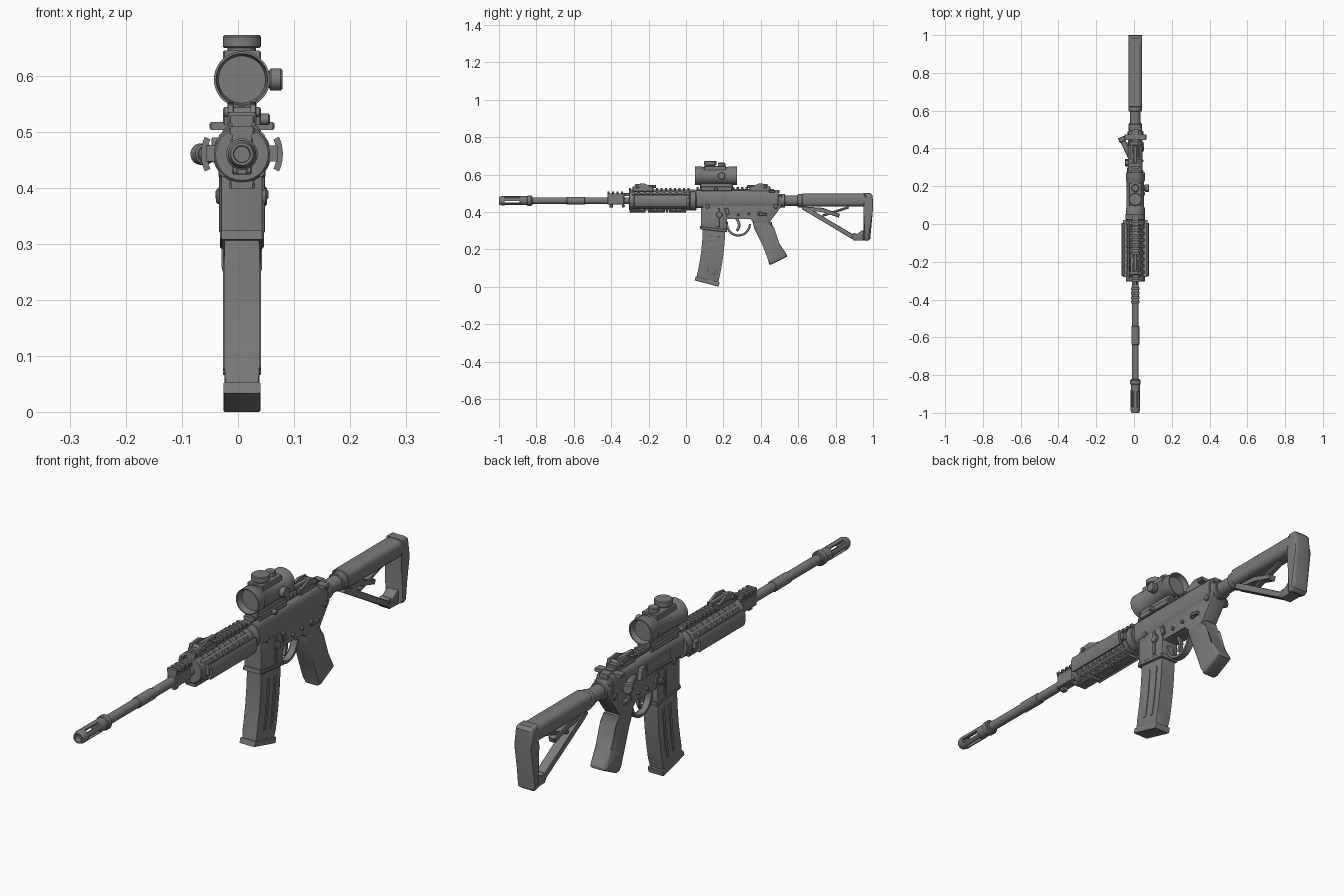
import bpy, bmesh
from math import sin, cos, tau, radians
from mathutils import Vector

if "Cube" in bpy.data.objects:
    bpy.data.objects.remove(bpy.data.objects["Cube"])

CENTRE = 0.007                 # middle plane of the rifle in x
BORE = 0.46                    # height of the barrel line
DECK = 0.51                    # height of the flat that carries the rails
SCOPE = 0.593                  # height of the optic line
SOFT, ROUND = 0.003, 0.012     # bevel widths
BACK, LEFT, RIGHT, UP = (0, 1, 0), (1, 0, 0), (-1, 0, 0), (0, 0, 1)
SIDES = (-1, 1)

gray = bpy.data.materials.new("gunmetal gray")
gray.use_nodes = True
gray.diffuse_color = (0.2, 0.2, 0.2, 1)
gray.node_tree.nodes["Principled BSDF"].inputs["Base Color"].default_value = gray.diffuse_color
parts = []


def loft(name, rings, bevel=0.0, segments=2):
    """Join rings of points into a closed solid and optionally bevel its end outlines."""
    bm = bmesh.new()
    rings = [[bm.verts.new(Vector(p) + Vector((CENTRE, 0, 0))) for p in ring] for ring in rings]
    caps = [bm.faces.new(rings[0]), bm.faces.new(rings[-1])]
    for a, b in zip(rings, rings[1:]):
        for i in range(len(a)):
            bm.faces.new((a[i - 1], a[i], b[i], b[i - 1]))
    if bevel:
        edges = list({e for cap in caps for e in cap.edges})
        bmesh.ops.bevel(bm, geom=edges, offset=bevel, segments=segments, profile=0.5, affect="EDGES")
    bmesh.ops.recalc_face_normals(bm, faces=bm.faces)
    mesh = bpy.data.meshes.new(name)
    bm.to_mesh(mesh)
    bm.free()
    mesh.materials.append(gray)
    part = bpy.data.objects.new(name, mesh)
    bpy.context.collection.objects.link(part)
    parts.append(part)
    return part


def plate(name, outline, half, bevel=0.0, x=0.0, segments=2):
    """Side outline of (y, z) points given a thickness in x."""
    return loft(name, [[(x + side * half, y, z) for y, z in outline] for side in SIDES], bevel, segments)


def box(name, half, y0, y1, z0, z1, bevel=0.0, x=0.0):
    return plate(name, [(y0, z0), (y1, z0), (y1, z1), (y0, z1)], half, bevel, x, 1)


def arc(y, z, radius, start, end, steps=8):
    angles = [radians(start + (end - start) * k / steps) for k in range(steps + 1)]
    return [(y + radius * cos(a), z + radius * sin(a)) for a in angles]


def sector(y, z, inner, outer, start, end):
    return arc(y, z, inner, start, end) + arc(y, z, outer, end, start)


def shell(name, inner, outer, middle, spread, y0, y1):
    """Curved slat that runs along the bore."""
    outline = sector(0, BORE, inner, outer, middle - spread, middle + spread)
    return loft(name, [[(x, y, z) for x, z in outline] for y in (y0, y1)])


def body(name, half, y0, y1, z0, z1, sides=16):
    """Long housing with a rounded-square cross-section."""
    def squarish(v):
        return abs(v) ** 0.6 * (1 if v > 0 else -1)
    angles = [tau * (k + 0.5) / sides for k in range(sides)]
    middle, tall = (z0 + z1) / 2, (z1 - z0) / 2
    return loft(name, [[(half * squarish(cos(a)), y, middle + tall * squarish(sin(a))) for a in angles]
                       for y in (y0, y1)], SOFT, 1)


def lathe(name, profile, origin=(0, 0, BORE), direction=BACK, sides=28):
    """Turn (distance, radius) pairs about a line."""
    turn = Vector(direction).to_track_quat("Z", "Y")
    angles = [tau * k / sides for k in range(sides)]
    return loft(name, [[Vector(origin) + turn @ Vector((r * cos(a), r * sin(a), d)) for a in angles]
                       for d, r in profile])


def drum(name, start, end, radius, origin=(0, 0, BORE), direction=BACK, sides=28):
    """Cylinder with softened rims."""
    rim = radius - SOFT
    return lathe(name, [(start, rim), (start + SOFT, radius), (end - SOFT, radius), (end, rim)],
                 origin, direction, sides)


def strip(name, path, thick, half, bevel=0.0):
    """Flat bar of even thickness along a (y, z) path."""
    points = [Vector(p) for p in path]
    upper, lower = [], []
    for i, p in enumerate(points):
        along = (points[min(i + 1, len(points) - 1)] - points[max(i - 1, 0)]).normalized()
        across = along.orthogonal() * thick / 2
        upper.append(p + across)
        lower.append(p - across)
    return plate(name, upper + lower[::-1], half, bevel, 0, 1)


def repeat(part, count, step):
    array = part.modifiers.new("repeat", "ARRAY")
    array.use_relative_offset = False
    array.use_constant_offset = True
    array.constant_offset_displace = (0, step, 0)
    array.count = count


def rail(name, y0, y1, z, up=1, pitch=0.024):
    """Accessory rail: a base strip with evenly spaced cross teeth."""
    box(name + "_base", 0.018, y0, y1, z, z + up * 0.012)
    tooth = box(name + "_tooth", 0.023, y0, y0 + pitch / 2, z + up * 0.008, z + up * 0.022, SOFT)
    repeat(tooth, int((y1 - y0) / pitch), pitch)


# Barrel, slotted muzzle device and gas block
drum("barrel", -0.84, 0.05, 0.018)
drum("barrel_shoulder", -0.64, -0.54, 0.021)
drum("muzzle_collar", -0.89, -0.82, 0.024)
drum("muzzle_nut", -0.85, -0.825, 0.028)
lathe("muzzle_ring", [(-0.97, 0.015), (-0.97, 0.025), (-0.985, 0.025), (-1, 0.02), (-1, 0.015), (-0.975, 0.014)])
for k in range(5):
    shell("muzzle_prong", 0.015, 0.025, 90 + k * 72, 20, -0.975, -0.88)
box("gas_block", 0.02, -0.42, -0.33, 0.44, 0.49, SOFT)
rail("gas_block_rail", -0.42, -0.32, 0.487)
box("bayonet_lug", 0.01, -0.41, -0.39, 0.425, 0.45, SOFT)
drum("sling_pin", -0.018, 0.018, 0.008, (0, -0.335, 0.432), LEFT, 12)
drum("gas_tube", -0.34, -0.28, 0.008, (0, 0, 0.492), BACK, 12)

# Handguard with end rings, ribs, rails and side covers
drum("handguard_core", -0.3, 0.03, 0.043)
drum("handguard_front_ring", -0.305, -0.275, 0.05)
drum("handguard_rear_ring", -0.005, 0.02, 0.05)
drum("barrel_nut", 0.02, 0.055, 0.052)
repeat(drum("handguard_rib", -0.262, -0.247, 0.05), 8, 0.034)
rail("handguard_top_rail", -0.305, 0.05, 0.507)
rail("handguard_bottom_rail", -0.3, 0.03, 0.42, -1)
repeat(box("bottom_cover", 0.022, -0.302, -0.217, 0.398, 0.409, SOFT), 3, 0.106)
for side in SIDES:
    box("side_rail", 0.012, -0.28, 0.02, 0.447, 0.475, 0, side * 0.052)
    shell("side_cover", 0.062, 0.073, 90 - side * 90, 25, -0.275, 0.005)
    for level in SIDES:
        shell("handguard_spine", 0.04, 0.053, side * level * 45 + 90 - side * 90, 6, -0.29, 0.02)

# Upper receiver
body("upper_receiver", 0.038, 0.05, 0.495, 0.42, 0.517)
rail("receiver_rail", 0.055, 0.47, DECK)
box("ejection_port_cover", 0.004, 0.14, 0.29, 0.447, 0.487, SOFT, -0.038)
drum("cover_hinge", 0.13, 0.3, 0.006, (-0.039, 0, 0.443), BACK, 10)
plate("case_deflector", [(0.305, 0.445), (0.345, 0.445), (0.335, 0.49), (0.315, 0.49)], 0.014, SOFT, -0.04)
assist = (-0.022, 0.345, BORE), (-0.42, 0.9, 0)
drum("forward_assist", -0.02, 0.11, 0.014, *assist)
drum("forward_assist_button", 0.1, 0.127, 0.019, *assist)
box("charging_handle", 0.058, 0.445, 0.475, 0.503, 0.517, SOFT)
box("charging_handle_stem", 0.02, 0.42, 0.5, 0.5, 0.518, SOFT)

# Lower receiver, magazine well and controls
plate("lower_receiver", [(0.09, 0.44), (0.09, 0.33), (0.21, 0.32), (0.215, 0.365), (0.345, 0.365), (0.37, 0.335),
                         (0.44, 0.335), (0.51, 0.43), (0.51, 0.49), (0.48, 0.49), (0.47, 0.44)], 0.033, SOFT)
plate("magazine_well", [(0.08, 0.425), (0.08, 0.31), (0.215, 0.295), (0.22, 0.37), (0.205, 0.425)], 0.037, SOFT)
strip("magazine_well_lip", [(0.075, 0.316), (0.22, 0.299)], 0.016, 0.039, SOFT)
strip("trigger_guard", arc(0.28, 0.335, 0.062, 170, 360, 12), 0.01, 0.014, 0.002)
strip("trigger", arc(0.24, 0.33, 0.045, 50, -45), 0.012, 0.007, 0.002)
for direction in (LEFT, RIGHT):
    for y, z, radius in ((0.115, 0.43, 0.012), (0.48, 0.43, 0.012), (0.28, 0.385, 0.007),
                         (0.335, 0.39, 0.007), (0.395, 0.39, 0.013)):
        drum("receiver_pin", 0.03, 0.042, radius, (0, y, z), direction, 16)
    box("magazine_well_rib", 0.004, 0.165, 0.178, 0.32, 0.42, 0.002, direction[0] * 0.037)
drum("magazine_catch", 0.03, 0.046, 0.014, (0, 0.2, 0.385), RIGHT, 16)
drum("magazine_button", 0.03, 0.045, 0.017, (0, 0.178, 0.385), LEFT, 16)
strip("bolt_catch", [(0.215, 0.42), (0.225, 0.385)], 0.018, 0.041, 0.002)
strip("selector_lever", [(0.39, 0.39), (0.43, 0.386)], 0.013, 0.047, 0.002)

# Curved magazine, swept about a far point ahead of the rifle
pivot = (-1.11, 0.335)
plate("magazine", sector(*pivot, 1.2, 1.32, 0, -14), 0.031, 0.008)
plate("magazine_floor_plate", sector(*pivot, 1.195, 1.327, -13.6, -14.6), 0.033, SOFT)
for inner in (1.24, 1.28):
    plate("magazine_rib", sector(*pivot, inner, inner + ROUND, -3, -12), 0.034, 0.002)

# Pistol grip
plate("pistol_grip", [(0.355, 0.35), (0.365, 0.31), (0.41, 0.22), (0.44, 0.14), (0.445, 0.12), (0.46, 0.12),
                      (0.54, 0.16), (0.54, 0.17), (0.5, 0.23), (0.46, 0.31), (0.46, 0.345)], 0.034, ROUND, 0, 3)

# Buffer tube and shoulder stock
drum("castle_nut", 0.495, 0.53, 0.036)
drum("buffer_tube", 0.5, 0.7, 0.028)
drum("stock_collar", 0.595, 0.64, 0.035)
body("stock_body", 0.037, 0.62, 0.975, 0.428, 0.498)
plate("butt_pad", [(0.95, 0.5), (0.985, 0.5), (0.998, 0.488), (1, 0.42), (0.985, 0.255), (0.97, 0.245),
                   (0.945, 0.25), (0.96, 0.42)], 0.036, ROUND, 0, 3)
plate("stock_toe", [(0.885, 0.262), (0.895, 0.248), (0.96, 0.246), (0.965, 0.3), (0.94, 0.3)], 0.024, SOFT)
strip("stock_strut", [(0.625, 0.425), (0.66, 0.405), (0.9, 0.262)], 0.024, 0.02, SOFT)
strip("stock_inner_strut", [(0.73, 0.38), (0.87, 0.425)], 0.013, 0.012, SOFT)
strip("stock_lever", [(0.64, 0.418), (0.73, 0.412), (0.82, 0.38)], 0.02, 0.015, SOFT)
drum("sling_mount", -0.022, 0.022, 0.012, (0, 0.9, 0.275), LEFT, 16)

# Optic with recessed lenses, turrets and mount
optic = (0, 0, SCOPE)
lathe("optic_tube", [(0.075, 0.042), (0.048, 0.046), (0.048, 0.05), (0.085, 0.05), (0.09, 0.047), (0.225, 0.047),
                     (0.23, 0.05), (0.272, 0.05), (0.272, 0.045), (0.25, 0.04)], optic, BACK, 36)
box("turret_saddle", 0.034, 0.095, 0.215, 0.615, 0.645, SOFT)
for name, y, radius, tip, direction in (("elevation", 0.13, 0.034, 0.079, UP), ("brightness", 0.19, 0.02, 0.07, UP),
                                        ("windage", 0.19, 0.02, 0.072, LEFT)):
    drum(name + "_stem", 0.03, tip - 0.01, radius * 0.75, (0, y, SCOPE), direction, 24)
    drum(name + "_cap", tip - 0.023, tip, radius, (0, y, SCOPE), direction, 24)
box("mount_riser", 0.026, 0.075, 0.25, 0.522, 0.555, SOFT)
box("mount_clamp", 0.034, 0.08, 0.245, 0.512, 0.535, SOFT)
drum("clamp_screw", 0.03, 0.05, 0.01, (0, 0.16, 0.522), LEFT, 12)

# Folded iron sights, the rear one turned round
for name, y, way in (("front_sight", -0.225, 1), ("rear_sight", 0.39, -1)):
    box(name + "_base", 0.026, y - way * 0.06, y + way * 0.05, DECK, 0.535, SOFT)
    for side in SIDES:
        plate(name + "_ear", [(y + way * d, z) for d, z in ((-0.055, 0.53), (-0.045, 0.548), (0, 0.553),
                                                            (0.05, 0.53))], 0.005, 0.002, side * 0.02)
    box(name + "_blade", 0.01, y - way * 0.02, y + way * 0.065, 0.528, 0.545, SOFT)
    drum(name + "_pivot", -0.034, 0.034, 0.009, (0, y - way * 0.035, 0.535), LEFT, 14)

# Smooth the round surfaces and keep hard edges
for part in bpy.context.selected_objects:
    part.select_set(False)
for part in parts:
    part.select_set(True)
bpy.context.view_layer.objects.active = parts[0]
bpy.ops.object.shade_smooth_by_angle(angle=radians(32))
